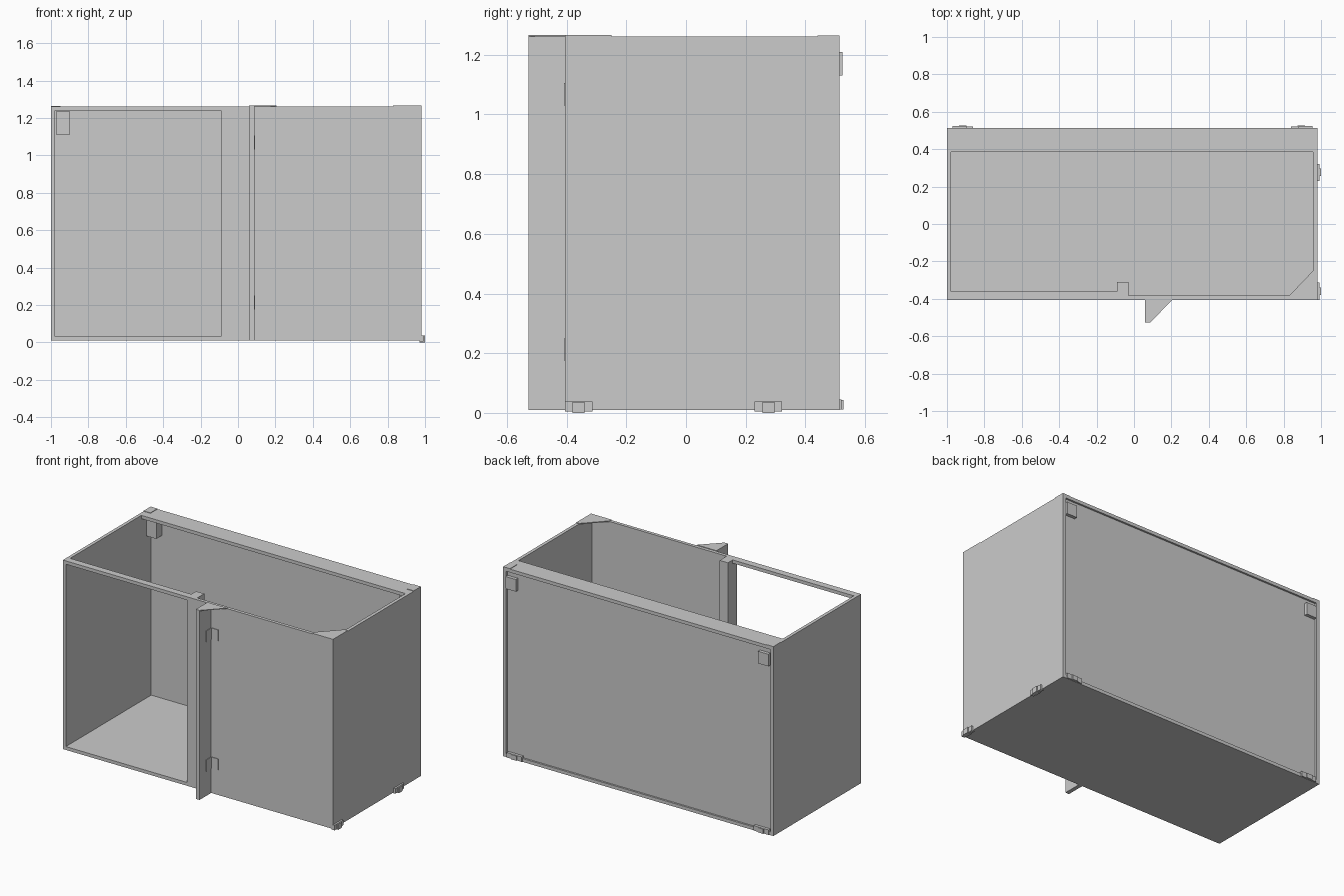
import bpy
import bmesh

cube = bpy.data.objects.get("Cube")
if cube:
    bpy.data.objects.remove(cube, do_unlink=True)

grey = bpy.data.materials.new("light grey")
grey.use_nodes = True
tone = (0.6, 0.6, 0.6, 1)
grey.diffuse_color = tone
grey.node_tree.nodes["Principled BSDF"].inputs["Base Color"].default_value = tone


def prism(name, outline, z0, z1):
    """Extrude a flat outline from z0 up to z1."""
    bm = bmesh.new()
    face = bm.faces.new([bm.verts.new((x, y, z0)) for x, y in outline])
    top = bmesh.ops.extrude_face_region(bm, geom=[face])["geom"]
    for v in top:
        if isinstance(v, bmesh.types.BMVert):
            v.co.z = z1
    bmesh.ops.recalc_face_normals(bm, faces=bm.faces)
    mesh = bpy.data.meshes.new(name)
    bm.to_mesh(mesh)
    bm.free()
    mesh.materials.append(grey)
    ob = bpy.data.objects.new(name, mesh)
    bpy.context.collection.objects.link(ob)
    return ob


def box(name, x0, x1, y0, y1, z0, z1):
    return prism(name, [(x0, y0), (x1, y0), (x1, y1), (x0, y1)], z0, z1)


# Overall carcass limits and board thickness
L, R, F, B = -1.0, 0.98, -0.405, 0.514
BOT, TOP, T = 0.01, 1.262, 0.022

# Carcass boards
box("right_side_panel", L, L + T, F, B, BOT, TOP)
box("left_side_panel", R - T, R, F, B, BOT, TOP)
box("floor_panel", L + T, R - T, F, B, BOT, BOT + T)
box("back_panel", L + T, R - T, 0.488, 0.502, BOT + T, TOP - T)
box("back_top_rail", L + T, R - T, 0.385, B, TOP - T, TOP)
box("front_top_rail", L + T, -0.09, F, -0.36, TOP - T, TOP)

# Blind front with its post beside the opening
box("blind_front_panel", -0.03, R - T, F, F + T, BOT + T, TOP)
box("opening_post", -0.09, -0.03, F, -0.31, BOT + T, TOP)

# Projecting filler and top gussets
box("filler_panel", 0.06, 0.087, -0.527, F, BOT, TOP)
prism("filler_gusset", [(0.06, F), (0.06, -0.527), (0.087, -0.527), (0.205, F)],
      TOP, TOP + 0.004)
prism("corner_gusset", [(0.83, F), (R, F), (R, -0.25), (0.957, -0.25), (0.83, F + T)],
      TOP - 0.002, TOP + 0.004)

# Thin angle brackets joining the filler to the blind front
for name, z in (("lower", 0.175), ("upper", 1.03)):
    box(name + "_bracket_side", 0.087, 0.091, -0.46, F, z, z + 0.075)
    box(name + "_bracket_front", 0.087, 0.14, F - 0.004, F, z, z + 0.075)

# Hanging fittings at both upper rear corners
for side, x in (("right", -0.97), ("left", 0.88)):
    box(side + "_hanger", x, x + 0.07, 0.43, 0.488, 1.11, 1.238)
    box(side + "_hanger_plate", x, x + 0.075, 0.502, 0.524, 1.13, 1.21)
for side, x in (("right", L), ("left", R - 0.05)):
    box(side + "_rail_plate", x, x + 0.05, 0.44, B, TOP, TOP + 0.003)


# Foot clips: flat base with a proud centre block, along the side and rear
def side_clip(name, y):
    box(name + "_base", R - 0.01, R + 0.012, y - 0.046, y + 0.046, 0.004, 0.038)
    box(name + "_block", R - 0.01, 1.0, y - 0.02, y + 0.02, 0, 0.036)


def rear_clip(name, x):
    box(name + "_base", x - 0.055, x + 0.055, B - 0.012, B + 0.007, 0.012, 0.045)
    box(name + "_block", x - 0.02, x + 0.02, B - 0.012, 0.527, 0.012, 0.043)


side_clip("front_side_clip", -0.36)
side_clip("rear_side_clip", 0.276)
rear_clip("right_rear_clip", -0.915)
rear_clip("left_rear_clip", 0.895)
